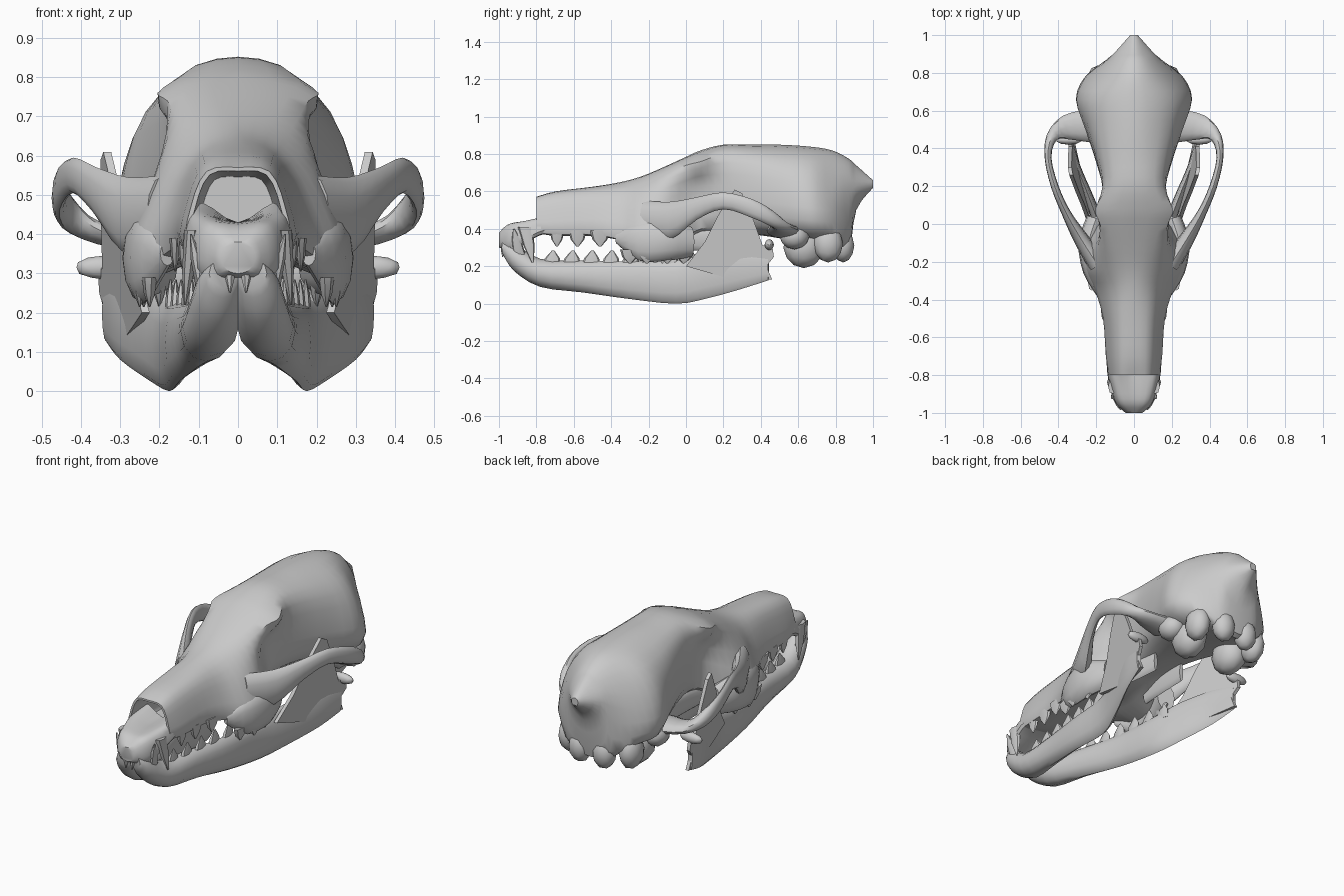
import bpy, bmesh, math
from mathutils import Vector

if "Cube" in bpy.data.objects:
    bpy.data.objects.remove(bpy.data.objects["Cube"])


def catmull(pts, n, closed):
    """Interpolate n steps between each pair of points."""
    k, out = len(pts), []
    pick = (lambda i: pts[i % k]) if closed else (lambda i: pts[max(0, min(k - 1, i))])
    for i in range(k if closed else k - 1):
        a, b, c, d = (pick(i + j) for j in (-1, 0, 1, 2))
        for s in range(n):
            t = s / n
            out.append(0.5 * (2 * b + (c - a) * t + (2 * a - 5 * b + 4 * c - d) * t * t
                              + (3 * b - a - 3 * c + d) * t ** 3))
    if not closed:
        out.append(pts[-1].copy())
    return out


def loft(bm, rings, around=1, along=1, pocket=0):
    rings = [catmull(r, around, True) for r in rings]
    cols = [catmull(list(c), along, False) for c in zip(*rings)]
    rings = [list(r) for r in zip(*cols)]
    if pocket:  # sink the front cap to make a deep opening
        rim = rings[0]
        mid = sum(rim, Vector()) / len(rim)
        for s, d in ((0.9, 0.0), (0.75, pocket)):
            rings.insert(0, [mid + (p - mid) * s + Vector((0, d, 0)) for p in rim])
    vs = [[bm.verts.new(p) for p in r] for r in rings]
    m = len(vs[0])
    for a, b in zip(vs, vs[1:]):
        for i in range(m):
            bm.faces.new((a[i], a[(i + 1) % m], b[(i + 1) % m], b[i]))
    bm.faces.new(vs[0])
    bm.faces.new(vs[-1])


def finish(bm, name, mirror=True, angle=40):
    bmesh.ops.recalc_face_normals(bm, faces=bm.faces)
    me = bpy.data.meshes.new(name)
    bm.to_mesh(me)
    bm.free()
    ob = bpy.data.objects.new(name, me)
    bpy.context.collection.objects.link(ob)
    if mirror:
        ob.modifiers.new("Mirror", 'MIRROR').use_mirror_merge = False
    bpy.ops.object.select_all(action='DESELECT')
    ob.select_set(True)
    bpy.context.view_layer.objects.active = ob
    bpy.ops.object.shade_smooth_by_angle(angle=math.radians(angle))
    return ob


def section(y, zt, xs, zs, xm, zm, xl, zl, zb):
    """Symmetric cross-section: top, shoulder, side, lower edge, bottom."""
    half = [(xs, zs), (xm, zm), (xl, zl)]
    pts = [(0, zt)] + half + [(0, zb)] + [(-x, z) for x, z in reversed(half)]
    return [Vector((x, y, z)) for x, z in pts]


def strap(bm, path, along=3):
    """Sweep an oval along a path of (x, y, z, half height, half thickness)."""
    rings = []
    for i, (x, y, z, h, t) in enumerate(path):
        a, b = path[max(i - 1, 0)], path[min(i + 1, len(path) - 1)]
        n = Vector((b[1] - a[1], a[0] - b[0], 0)).normalized()
        rings.append([Vector((x, y, z)) + n * t * math.cos(u) + Vector((0, 0, h * math.sin(u)))
                      for u in (k * math.tau / 12 for k in range(12))])
    loft(bm, rings, 1, along)


def tooth(bm, base, tip, rx, ry):
    a, b = Vector(base), Vector(tip)
    loft(bm, [[a.lerp(b, f) + Vector((rx * s * math.cos(u), ry * s * math.sin(u), 0))
               for u in (k * math.tau / 7 for k in range(7))]
              for f, s in ((0, 1), (0.55, 0.75), (1, 0.12))])


def blob(bm, loc, rad):
    for v in bmesh.ops.create_icosphere(bm, subdivisions=2, radius=1)["verts"]:
        v.co = Vector(loc) + Vector(v.co[i] * rad[i] for i in range(3))


# Cranium and snout, front to back
bm = bmesh.new()
skull = [
    (-.80, .57, .08, .56, .12, .47, .125, .38, .40),
    (-.70, .60, .085, .58, .13, .48, .14, .37, .37),
    (-.50, .625, .09, .60, .14, .50, .155, .37, .37),
    (-.35, .65, .10, .61, .17, .49, .20, .34, .37),
    (-.24, .68, .12, .64, .22, .50, .265, .29, .37),
    (-.12, .73, .15, .69, .21, .55, .265, .29, .36),
    (.00, .785, .18, .74, .15, .60, .18, .36, .36),
    (.08, .82, .205, .76, .14, .63, .13, .40, .37),
    (.20, .85, .15, .80, .165, .63, .14, .42, .37),
    (.35, .85, .16, .79, .205, .62, .18, .42, .37),
    (.50, .85, .185, .77, .25, .60, .23, .41, .35),
    (.66, .84, .19, .76, .29, .58, .28, .39, .32),
    (.78, .82, .13, .75, .23, .57, .24, .38, .29),
    (.87, .775, .08, .73, .14, .60, .13, .34, .28),
    (.91, .74, .06, .70, .10, .63, .08, .55, .50),
    (1.0, .66, .015, .655, .02, .64, .015, .62, .62)]
loft(bm, [section(*s) for s in skull], 3, 3, pocket=.25)
finish(bm, "cranium", mirror=False)

# Front of the upper jaw, a cup below the nose opening
bm = bmesh.new()
cup = [
    (-1.0, .38, .03, .375, .045, .34, .03, .31, .30),
    (-.95, .42, .07, .42, .095, .36, .08, .29, .29),
    (-.87, .43, .09, .44, .12, .39, .11, .32, .33),
    (-.78, .43, .10, .46, .13, .43, .13, .37, .37),
    (-.68, .43, .09, .48, .12, .44, .12, .39, .39)]
loft(bm, [section(*s) for s in cup], 3, 3)
finish(bm, "upper_jaw_front", mirror=False)

# Cheek arch
bm = bmesh.new()
strap(bm, [(.19, -.22, .45, .10, .05), (.28, -.08, .445, .10, .04),
           (.36, .06, .51, .06, .024), (.42, .20, .55, .045, .02),
           (.455, .35, .51, .05, .018), (.435, .46, .455, .045, .03),
           (.36, .51, .405, .03, .065), (.23, .52, .39, .04, .09)])
finish(bm, "cheek_arch")

# Bone above the large cheek teeth
bm = bmesh.new()
strap(bm, [(.18, -.37, .35, .03, .02), (.235, -.25, .33, .10, .035),
           (.24, -.10, .34, .11, .055), (.20, .03, .33, .08, .05)])
finish(bm, "tooth_ridge")

# Thin plates behind the palate
bm = bmesh.new()
strap(bm, [(.12, -.04, .34, .05, .02), (.10, .12, .34, .06, .014), (.09, .29, .33, .055, .012)])
finish(bm, "palate_plate")

# Ear bulbs, mastoid knobs and neck joint knobs
bm = bmesh.new()
blob(bm, (.14, .63, .30), (.085, .11, .11))
blob(bm, (.22, .58, .36), (.07, .08, .07))
blob(bm, (.19, .76, .32), (.06, .08, .10))
blob(bm, (.075, .84, .31), (.065, .06, .09))
finish(bm, "skull_base_knobs")

# Lower jaw body, joined at the chin
bm = bmesh.new()
strap(bm, [(.035, -.975, .30, .04, .04), (.05, -.92, .25, .075, .06),
           (.07, -.78, .165, .075, .072), (.105, -.55, .145, .085, .05),
           (.15, -.30, .125, .10, .036), (.175, -.05, .115, .115, .033),
           (.23, .12, .15, .12, .025), (.30, .30, .185, .105, .018),
           (.335, .44, .20, .075, .012)])
blob(bm, (.345, .445, .315), (.07, .025, .03))
finish(bm, "lower_jaw")

# Upright blade at the back of the lower jaw
bm = bmesh.new()
outline = [(.0, .20), (.10, .33), (.17, .47), (.26, .61), (.30, .59), (.36, .45),
           (.41, .31), (.46, .32), (.47, .25), (.43, .20), (.46, .13), (.28, .12)]
sides = [[bm.verts.new((.235 + .22 * y + .1 * (z - .2) + d, y, z)) for y, z in outline]
         for d in (-.01, .01)]
for s in sides:
    bm.faces.new(s)
for i in range(len(outline)):
    j = (i + 1) % len(outline)
    bm.faces.new((sides[0][i], sides[0][j], sides[1][j], sides[1][i]))
finish(bm, "jaw_blade")

# Upper teeth: incisors, canine, premolars, molars
bm = bmesh.new()
for x, y in ((.02, -.97), (.055, -.95), (.085, -.92)):
    tooth(bm, (x, y, .33), (x, y - .01, .25), .016, .02)
tooth(bm, (.115, -.86, .41), (.135, -.82, .22), .022, .04)
for x, y, r in ((.128, -.69, .04), (.14, -.58, .05), (.16, -.46, .055)):
    tooth(bm, (x, y, .39), (x, y, .305), .015, r)
for x, y in ((.225, -.30), (.25, -.21), (.24, -.10), (.20, -.01)):
    tooth(bm, (x, y, .29), (x, y, .215), .02, .055)
finish(bm, "upper_teeth")

# Lower teeth: incisors, canine, cheek teeth
bm = bmesh.new()
for x, y in ((.02, -.955), (.05, -.94)):
    tooth(bm, (x, y, .28), (x, y - .02, .35), .014, .018)
tooth(bm, (.085, -.89, .26), (.12, -.92, .40), .022, .035)
for i in range(8):
    y = -.72 + i * .105
    x = .09 + (y + .72) * .13
    tooth(bm, (x, y, .19), (x, y + .01, .285), .016, .055)
finish(bm, "lower_teeth")
